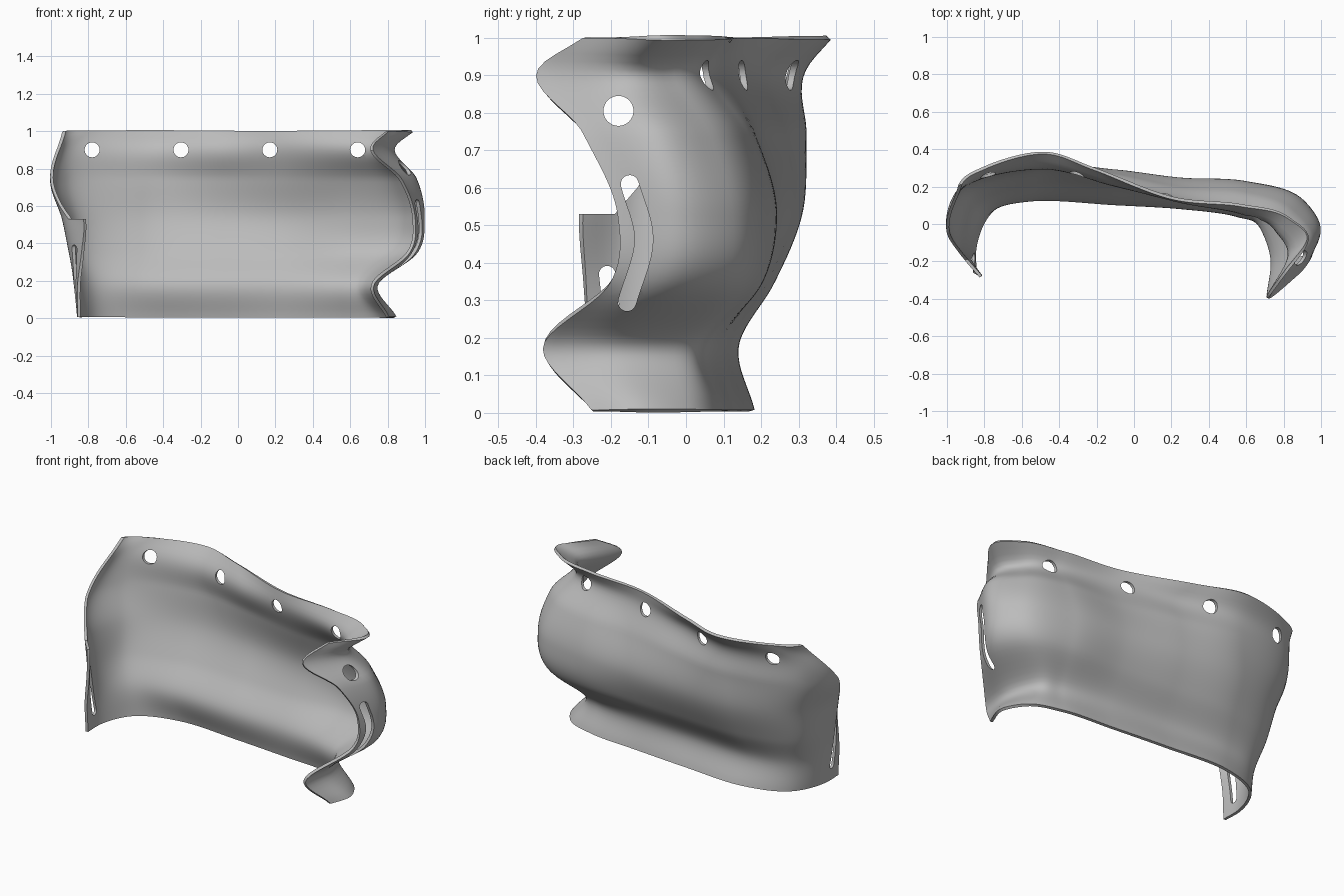
import bpy
import bmesh
from math import cos, sin, pi, hypot
from mathutils import Vector

cube = bpy.data.objects.get("Cube")
if cube:
    bpy.data.objects.remove(cube)

grey = bpy.data.materials.new("mid grey")
grey.use_nodes = True
colour = (0.5, 0.5, 0.5, 1)
grey.diffuse_color = colour
grey.node_tree.nodes["Principled BSDF"].inputs["Base Color"].default_value = colour

THICKNESS = 0.016

# Cross-sections (x, y) in hundredths, right end to left end, keyed by height
sections = {
    0.006: [(-85, -25), (-85, -13), (-77, 6), (-50, 17), (-10, 15),
            (25, 12), (57, 9), (78, 0), (84, -12), (80, -25)],
    0.18: [(-85, -26), (-87, -13), (-80, 5), (-55, 13), (-10, 11),
           (25, 9), (55, 5), (69, -3), (74, -19), (72, -38)],
    0.35: [(-83, -27), (-89, -15), (-85, 9), (-52, 22), (-10, 21),
           (25, 19), (60, 19), (87, 10), (95, -4), (91, -20)],
    0.53: [(-82, -28), (-92, -15), (-88, 13), (-52, 29), (-10, 28),
           (25, 24), (60, 22), (90, 12), (99, -2), (94, -18)],
    0.74: [(-90, -25), (-99, -6), (-92, 18), (-50, 31), (-10, 26),
           (25, 19), (60, 16), (85, 6), (95, -8), (87, -27)],
    0.93: [(-98, 0), (-96, 12), (-87, 24), (-50, 32), (-12, 22),
           (25, 12), (58, 6), (77, -3), (84, -16), (72, -38)],
    1.0: [(-96, 10), (-93, 21), (-80, 30), (-49, 38), (-20, 29),
          (20, 14), (57, 10), (83, 3), (93, -8), (80, -27)],
}


def spline(keys, values, t):
    """Smooth curve through unevenly spaced key points."""
    def slope(i):
        a, b = max(i - 1, 0), min(i + 1, len(keys) - 1)
        if b - a == 1:
            return (values[b] - values[a]) / (keys[b] - keys[a])
        h, k = keys[i] - keys[a], keys[b] - keys[i]
        return ((values[i] - values[a]) * (k / h)
                + (values[b] - values[i]) * (h / k)) / (h + k)
    i = 0
    while i < len(keys) - 2 and t > keys[i + 1]:
        i += 1
    h = keys[i + 1] - keys[i]
    s = (t - keys[i]) / h
    s2, s3 = s * s, s * s * s
    return (values[i] * (2 * s3 - 3 * s2 + 1) + slope(i) * (h * (s3 - 2 * s2 + s))
            + values[i + 1] * (3 * s2 - 2 * s3) + slope(i + 1) * (h * (s3 - s2)))


def new_object(name, bm):
    mesh = bpy.data.meshes.new(name)
    bm.to_mesh(mesh)
    bm.free()
    obj = bpy.data.objects.new(name, mesh)
    bpy.context.collection.objects.link(obj)
    return obj


def prism(name, outline, axis, low, high):
    """Extrude a flat outline along x (outline in y, z) or y (outline in x, z)."""
    bm = bmesh.new()
    place = (lambda a, b, d: (d, a, b)) if axis == "x" else (lambda a, b, d: (a, d, b))
    face = bm.faces.new([bm.verts.new(place(a, b, low)) for a, b in outline])
    moved = bmesh.ops.extrude_face_region(bm, geom=[face])["geom"]
    verts = [g for g in moved if isinstance(g, bmesh.types.BMVert)]
    bmesh.ops.translate(bm, verts=verts, vec=place(0, 0, high - low))
    bmesh.ops.recalc_face_normals(bm, faces=bm.faces)
    obj = new_object(name, bm)
    obj.hide_render = True
    return obj


def circle(a, b, r, n=32):
    return [(a + r * cos(2 * pi * i / n), b + r * sin(2 * pi * i / n)) for i in range(n)]


def slot(path, r, n=16):
    """Outline of a round-ended slot along a curved path through three points."""
    pts = [Vector(p) for p in path]
    line = [spline([0, 1, 2], pts, 2 * i / n) for i in range(n + 1)]
    left, right = [], []
    for i, p in enumerate(line):
        d = (line[min(i + 1, n)] - line[max(i - 1, 0)]).normalized()
        side = Vector((-d.y, d.x)) * r
        left.append(p + side)
        right.append(p - side)

    def cap(p, start):
        v = start - p
        w = Vector((v.y, -v.x))
        return [p + v * cos(pi * k / 8) + w * sin(pi * k / 8) for k in range(1, 8)]
    return left + cap(line[-1], left[-1]) + right[::-1] + cap(line[0], right[0])


# Shell: loft through the cross-sections
heights = list(sections)
rows = [[Vector(p) / 100 for p in row] for row in sections.values()]
middle = rows[3]
along = [0]
for p, q in zip(middle, middle[1:]):
    along.append(along[-1] + hypot(*(q - p)))

COLUMNS, ROWS = 110, 48
bm = bmesh.new()
grid = []
for j in range(ROWS + 1):
    z = heights[0] + (heights[-1] - heights[0]) * j / ROWS
    controls = [spline(heights, [row[c] for row in rows], z) for c in range(len(along))]
    line = [spline(along, controls, along[-1] * i / COLUMNS) for i in range(COLUMNS + 1)]
    grid.append([bm.verts.new((p.x, p.y, z)) for p in line])
for lower, upper in zip(grid, grid[1:]):
    for i in range(COLUMNS):
        bm.faces.new((lower[i], upper[i], upper[i + 1], lower[i + 1]))
shell = new_object("curved_shell", bm)
shell.data.materials.append(grey)
solid = shell.modifiers.new("thickness", "SOLIDIFY")
solid.thickness = THICKNESS
solid.offset = 0

# Cutters: row of holes under the top rim
cutters = [prism("rim_hole_cutter", circle(x, 0.9, 0.04), "y", -0.08, 0.6)
           for x in (-0.78, -0.305, 0.17, 0.64)]
# Round hole and curved slot in the left end, straight slot in the right tab
cutters.append(prism("end_hole_cutter", circle(-0.18, 0.805, 0.04), "x", 0.5, 1.2))
cutters.append(prism("end_slot_cutter",
                     slot([(-0.15, 0.61), (-0.112, 0.46), (-0.157, 0.295)], 0.024),
                     "x", 0.5, 1.2))
cutters.append(prism("tab_slot_cutter",
                     slot([(-0.21, 0.37), (-0.195, 0.24), (-0.175, 0.1)], 0.022),
                     "x", -1.2, -0.6))
# Slanted trim that leaves the tab on the right end
cutters.append(prism("end_trim_cutter",
                     [(-0.19, 0.53), (-0.13, 0.6), (-0.05, 0.715), (0.21, 1.0),
                      (0.26, 1.06), (-0.6, 1.06), (-0.6, 0.53)], "x", -1.3, -0.5))

for cutter in cutters:
    cut = shell.modifiers.new(cutter.name, "BOOLEAN")
    cut.operation = "DIFFERENCE"
    cut.solver = "EXACT"
    cut.object = cutter

# Bake the cuts, drop the cutters and smooth the shell
bpy.ops.object.select_all(action="DESELECT")
bpy.context.view_layer.objects.active = shell
shell.select_set(True)
for name in [m.name for m in shell.modifiers]:
    bpy.ops.object.modifier_apply(modifier=name)
for cutter in cutters:
    bpy.data.objects.remove(cutter)
bpy.ops.object.shade_smooth_by_angle(angle=0.6)
